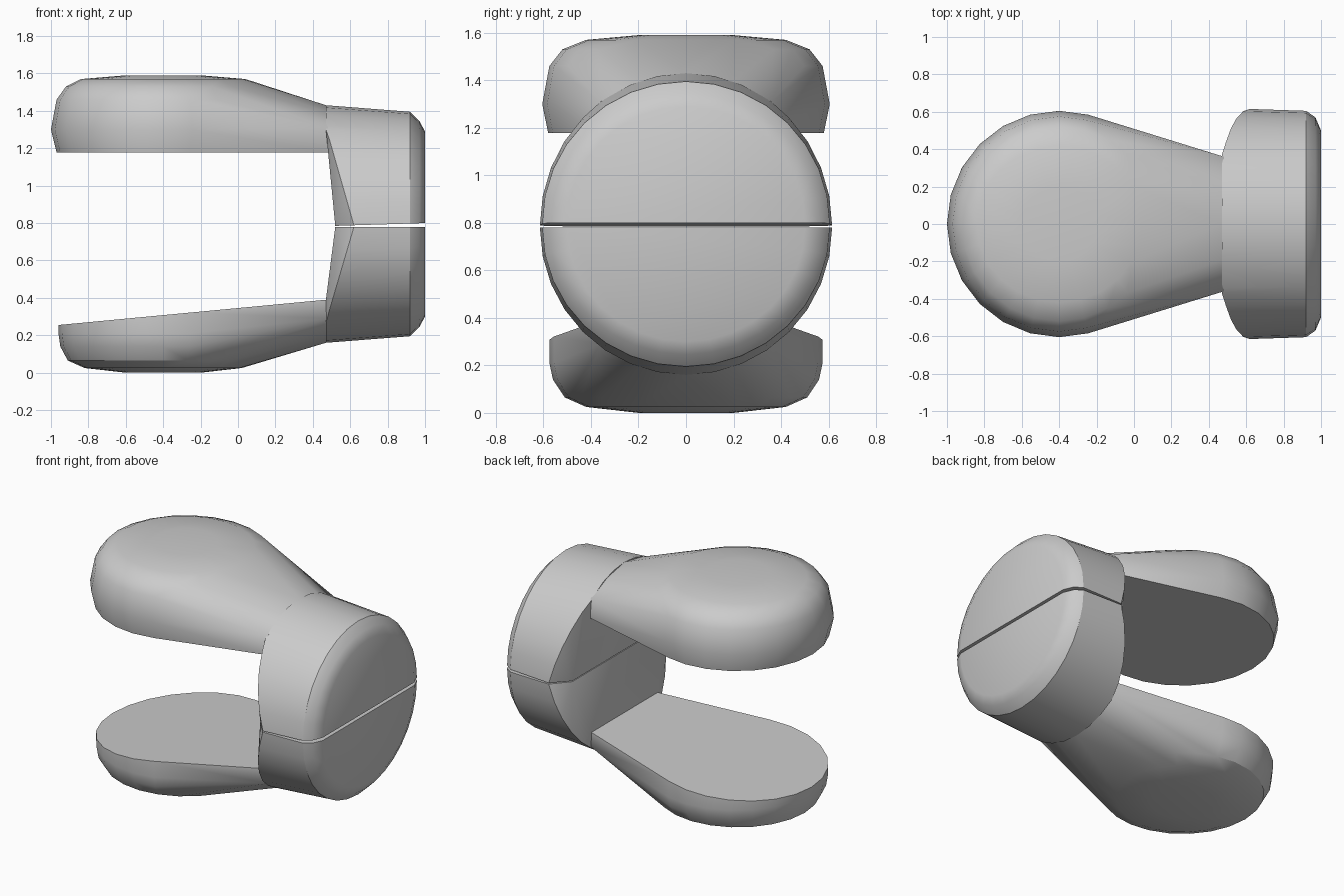
import bpy, bmesh
from math import sin, cos, pi, radians

cube = bpy.data.objects.get("Cube")
if cube:
    bpy.data.objects.remove(cube, do_unlink=True)

grey = bpy.data.materials.new("plain grey")
grey.use_nodes = True
COLOUR = (0.6, 0.6, 0.6, 1)
grey.diffuse_color = COLOUR
grey.node_tree.nodes["Principled BSDF"].inputs["Base Color"].default_value = COLOUR


def hull_object(name, points):
    """Make a closed rounded solid around a cloud of section points."""
    bm = bmesh.new()
    for p in points:
        bm.verts.new(p)
    bmesh.ops.remove_doubles(bm, verts=bm.verts[:], dist=0.001)
    result = bmesh.ops.convex_hull(bm, input=bm.verts[:], use_existing_faces=False)
    unused = [g for g in result["geom_interior"] + result["geom_unused"]
              if isinstance(g, bmesh.types.BMVert)]
    bmesh.ops.delete(bm, geom=list(set(unused)), context="VERTS")
    bmesh.ops.dissolve_limit(bm, angle_limit=radians(1),
                             verts=bm.verts[:], edges=bm.edges[:])
    bmesh.ops.recalc_face_normals(bm, faces=bm.faces[:])
    mesh = bpy.data.meshes.new(name)
    bm.to_mesh(mesh)
    bm.free()
    mesh.materials.append(grey)
    obj = bpy.data.objects.new(name, mesh)
    bpy.context.collection.objects.link(obj)
    bpy.ops.object.select_all(action="DESELECT")
    obj.select_set(True)
    bpy.context.view_layer.objects.active = obj
    bpy.ops.object.shade_smooth_by_angle(angle=radians(32))
    return obj


def oval(cx, rx, ry, height, steps=24):
    """Oval section whose height is a function of x."""
    ring = []
    for i in range(steps):
        a = 2 * pi * i / steps
        x = cx + rx * cos(a)
        ring.append((x, ry * sin(a), height(x)))
    return ring


def half_cup(name, side, split, top, inner_z):
    """Half of a short drum lying along x, with a bevelled outer end."""
    pts = []
    steps = 16
    for i in range(steps + 1):
        a = pi * i / steps
        c, s = cos(a), sin(a)
        # the inner rim recedes towards the split line
        rim_x = 0.47 + 0.15 * max(0, 1 - s / 0.82)
        rise = abs(top - split)
        for x, ry, rz in ((rim_x, 0.615, rise), (0.92, 0.605, rise - 0.035),
                          (0.97, 0.57, rise - 0.085), (1.0, 0.50, rise - 0.14)):
            wedge = 0.015 * (x - 0.52) / 0.48 if side > 0 else 0
            pts.append((x, ry * c, split + side * rz * s + wedge * (1 - s)))
    for y in (-1, 1):
        pts.append((0.52, 0.5 * y, split))
        pts.append((0.47, 0.37 * y, inner_z))
    return hull_object(name, pts)


half_cup("upper_cup_half", 1, 0.785, 1.43, 1.30)
half_cup("lower_cup_half", -1, 0.78, 0.16, 0.39)

# Upper paddle: flat underside and a broad domed top
upper = []
for rx, ry, z in ((0.57, 0.58, 1.177), (0.60, 0.605, 1.30), (0.57, 0.575, 1.46),
                  (0.52, 0.52, 1.53), (0.44, 0.42, 1.57), (0.20, 0.20, 1.59)):
    upper += oval(-0.40, rx, ry, lambda x: z)
for y in (-1, 1):
    upper += [(0.48, 0.36 * y, 1.177), (0.48, 0.36 * y, 1.31),
              (0.48, 0.19 * y, 1.39), (0.50, 0.34 * y, 1.18)]
upper.append((0.47, 0, 1.43))
hull_object("upper_paddle", upper)


# Lower paddle: sloping flat top and a rounded belly
def slope(x):
    return 0.255 + 0.135 * (x + 0.96) / 1.43


lower = oval(-0.40, 0.56, 0.575, slope)
for rx, ry, z in ((0.56, 0.575, 0.21), (0.55, 0.56, 0.14), (0.51, 0.51, 0.065),
                  (0.42, 0.42, 0.025), (0.20, 0.20, 0.0)):
    lower += oval(-0.40, rx, ry, lambda x: z)
for y in (-1, 1):
    lower += [(0.48, 0.36 * y, slope(0.48)), (0.48, 0.36 * y, 0.29),
              (0.48, 0.19 * y, 0.20)]
lower.append((0.47, 0, 0.16))
hull_object("lower_paddle", lower)

# The paddle tips reach the full length
for name, z in (("upper_paddle", 1.30),):
    for v in bpy.data.objects[name].data.vertices:
        if v.co.x < -0.99:
            v.co.x = -1.0
